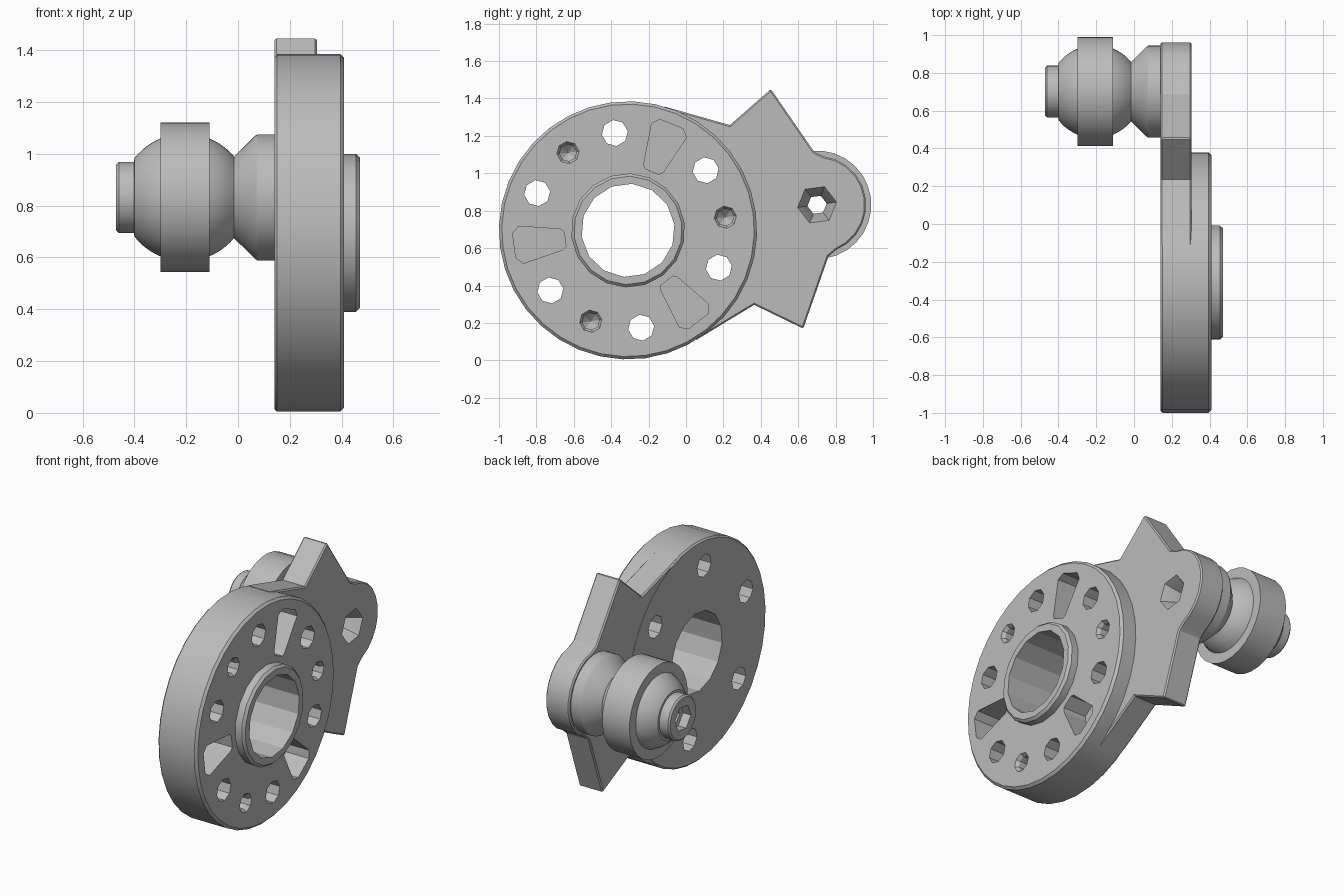
import bpy, bmesh
from math import sin, cos, pi, radians, sqrt, acos, atan2

if "Cube" in bpy.data.objects:
    bpy.data.objects.remove(bpy.data.objects["Cube"])

steel = bpy.data.materials.new("plain_grey")
steel.use_nodes = True
GREY = (0.5, 0.5, 0.5, 1)
steel.diffuse_color = GREY
steel.node_tree.nodes["Principled BSDF"].inputs["Base Color"].default_value = GREY

DISC_Y, DISC_Z, DISC_R = -0.31, 0.695, 0.69
AXIS = radians(7.7)          # tilt of the bracket's line of symmetry
BACK, FACE, PLATE_FACE = 0.14, 0.41, 0.305
BOLT = 1.02                  # bolt distance from the disc centre


def place(u, v, turn=AXIS):
    """Point in the disc plane, turned about the disc centre."""
    return (DISC_Y + u * cos(turn) - v * sin(turn),
            DISC_Z + u * sin(turn) + v * cos(turn))


def finish(bm, name):
    bmesh.ops.recalc_face_normals(bm, faces=bm.faces)
    mesh = bpy.data.meshes.new(name)
    bm.to_mesh(mesh)
    bm.free()
    mesh.materials.append(steel)
    ob = bpy.data.objects.new(name, mesh)
    bpy.context.scene.collection.objects.link(ob)
    return ob


def prism(name, points, x0, x1):
    """Outline in y and z, extruded along x."""
    bm = bmesh.new()
    rings = [[bm.verts.new((x, y, z)) for y, z in points] for x in (x0, x1)]
    for ring in rings:
        bm.faces.new(ring)
    n = len(points)
    for i in range(n):
        j = (i + 1) % n
        bm.faces.new((rings[0][i], rings[0][j], rings[1][j], rings[1][i]))
    return finish(bm, name)


def lathe(name, profile, centre, sides, start=AXIS):
    """Solid turned about an x-parallel axis from (x, radius) pairs."""
    bm = bmesh.new()
    cy, cz = centre
    rings = []
    for x, r in profile:
        rings.append([bm.verts.new((x, cy + r * cos(start + 2 * pi * i / sides),
                                    cz + r * sin(start + 2 * pi * i / sides)))
                      for i in range(sides)])
    for a, b in zip(rings, rings[1:]):
        for i in range(sides):
            j = (i + 1) % sides
            bm.faces.new((a[i], a[j], b[j], b[i]))
    bm.faces.new(rings[0])
    bm.faces.new(rings[-1])
    return finish(bm, name)


def apply_modifiers(ob):
    bpy.context.view_layer.update()
    graph = bpy.context.evaluated_depsgraph_get()
    old = ob.data
    ob.data = bpy.data.meshes.new_from_object(ob.evaluated_get(graph))
    ob.modifiers.clear()
    bpy.data.meshes.remove(old)


def cut(ob, cutters):
    for c in cutters:
        mod = ob.modifiers.new("cut", "BOOLEAN")
        mod.operation = "DIFFERENCE"
        mod.solver = "EXACT"
        mod.object = c
    apply_modifiers(ob)


centre = (DISC_Y, DISC_Z)
bolt_centre = place(BOLT, 0)

# Disc and raised hub
disc = lathe("disc", [(BACK, DISC_R - .01), (BACK + .01, DISC_R),
                      (FACE - .015, DISC_R), (FACE, DISC_R - .015)], centre, 36)
hub = lathe("hub_ring", [(.35, .305), (.455, .305), (.47, .29)], centre, 18)

# Bore, through holes, drilled blind holes and tapered pockets
bore = lathe("bore_cutter", [(0, .25), (.6, .25)], centre, 14)
cutters = []
for k in range(6):
    spot = place(.525, 0, AXIS + radians(30 + 60 * k))
    cutters.append(lathe("hole_cutter", [(0, .07), (.6, .07)], spot, 8))
half = [(.34, .04), (.36, .056), (.577, .1), (.614, .066)]
pocket = half + [(u, -v) for u, v in reversed(half)]
for k in range(3):
    turn = AXIS + radians(120 * k)
    cutters.append(lathe("drill_cutter", [(.24, .002), (.28, .046), (.39, .046),
                                          (FACE, .06), (.44, .06)],
                         place(.525, 0, turn), 8))
    outline = [place(u, v, turn + radians(60)) for u, v in pocket]
    cutters.append(prism("pocket_cutter", outline, .25, .5))
cut(disc, cutters + [bore])
cut(hub, [bore])

# Bracket plate: two pointed ears and a round lobe, mirrored about its axis
corner = (.615, .485)
tangent = atan2(corner[1], corner[0]) + acos(DISC_R / sqrt(corner[0]**2 + corner[1]**2))
upper = [corner, (.858, .646), (1.043, .282)]
lobe = [(BOLT + .262 * cos(a), .262 * sin(a))
        for a in (radians(75 - 15 * i) for i in range(11))]
lower = [(u, -v) for u, v in reversed(upper)]
inner = [(.675 * cos(a), .675 * sin(a))
         for a in (tangent * (i / 8 - 1) for i in range(17))]
# the tangent ends lie on the rim itself
inner[0] = (DISC_R * cos(tangent), -DISC_R * sin(tangent))
inner[-1] = (inner[0][0], -inner[0][1])
plate = prism("bracket_plate", [place(u, v) for u, v in upper + lobe + lower + inner],
              BACK, PLATE_FACE)
bevel = plate.modifiers.new("edge", "BEVEL")
bevel.width = .008
bevel.segments = 1
bevel.limit_method = "ANGLE"
bevel.angle_limit = radians(60)
apply_modifiers(plate)

# Conical mount, ball with its sleeve, and end nub
BALL_X, BALL_R = -.205, .247


def ball(d0, d1, steps=6):
    span = [d0 + (d1 - d0) * i / steps for i in range(steps + 1)]
    return [(BALL_X + d, sqrt(BALL_R**2 - d * d)) for d in span]


mount = lathe("ball_mount",
              [(.16, .244), (.075, .244), (.065, .238)]
              + ball(.19, .095) + [(-.11, .29), (-.30, .29)] + ball(-.095, -.195)
              + [(-.401, .138), (-.46, .138), (-.47, .128)], bolt_centre, 28)

# Countersunk bolt hole with a socket in the far end
bolt = lathe("bolt_cutter", [(.34, .105), (PLATE_FACE, .105), (.2, .052), (-.41, .052),
                             (-.415, .08), (-.5, .08)], bolt_centre, 6)
cut(plate, [bolt])
cut(mount, [bolt])

for c in cutters + [bore, bolt]:
    bpy.data.objects.remove(c)

# Shading
for ob in (disc, hub, plate, mount):
    bpy.ops.object.select_all(action="DESELECT")
    ob.select_set(True)
    bpy.context.view_layer.objects.active = ob
    bpy.ops.object.shade_smooth_by_angle(angle=radians(25))
